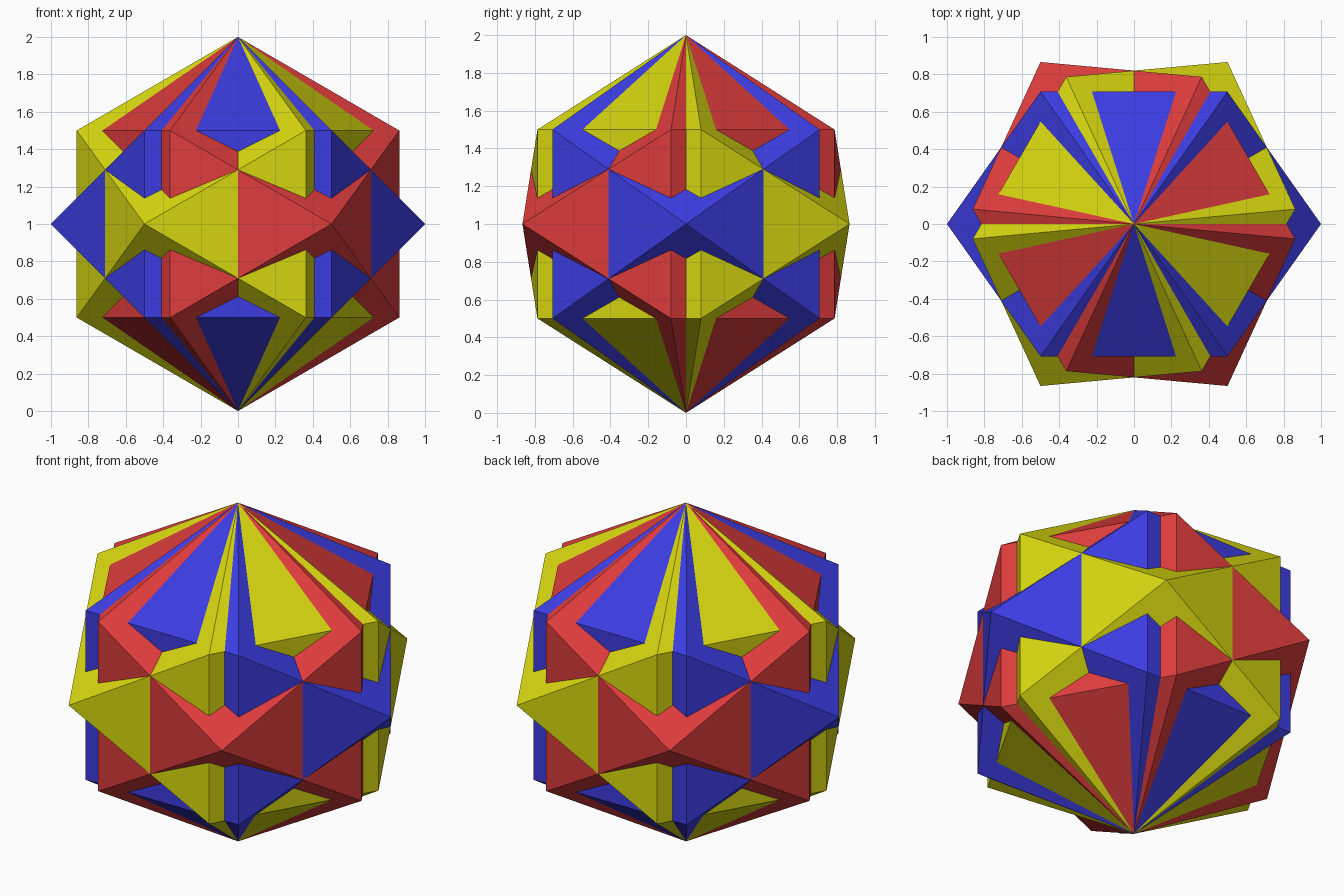
import bpy, bmesh, math
from mathutils import Matrix

cube = bpy.data.objects.get("Cube")
if cube:
    bpy.data.objects.remove(cube, do_unlink=True)


def make_material(name, rgb):
    mat = bpy.data.materials.new(name)
    mat.use_nodes = True
    colour = (*rgb, 1.0)
    mat.diffuse_color = colour
    bsdf = next(n for n in mat.node_tree.nodes if n.type == 'BSDF_PRINCIPLED')
    bsdf.inputs["Base Color"].default_value = colour
    bsdf.inputs["Roughness"].default_value = 0.6
    return mat


def cuboctahedron(name, mat, turn):
    """Unit cuboctahedron standing on a vertex, turned about the vertical axis."""
    h = math.sqrt(0.5)
    # poles, two equator tips, and the corners of the two upright squares
    points = [(0, 0, 1), (0, 0, -1), (1, 0, 0), (-1, 0, 0)]
    points += [(x, y, z) for x in (-0.5, 0.5) for y in (-h, h) for z in (-0.5, 0.5)]
    bm = bmesh.new()
    for p in points:
        bm.verts.new(p)
    bmesh.ops.convex_hull(bm, input=bm.verts)
    # merge the hull triangles into the flat square faces
    bmesh.ops.dissolve_limit(bm, angle_limit=math.radians(1),
                             verts=bm.verts, edges=bm.edges)
    bm.transform(Matrix.Translation((0, 0, 1)) @ Matrix.Rotation(math.radians(turn), 4, 'Z'))
    bmesh.ops.recalc_face_normals(bm, faces=bm.faces)
    mesh = bpy.data.meshes.new(name)
    bm.to_mesh(mesh)
    bm.free()
    mesh.materials.append(mat)
    obj = bpy.data.objects.new(name, mesh)
    bpy.context.collection.objects.link(obj)


# Three interpenetrating solids sharing their top and bottom vertices
for name, rgb, turn in (("blue", (0.045, 0.045, 0.75), 0),
                        ("yellow", (0.68, 0.68, 0.005), 60),
                        ("red", (0.73, 0.045, 0.045), -60)):
    cuboctahedron(name + "_cuboctahedron", make_material(name, rgb), turn)
